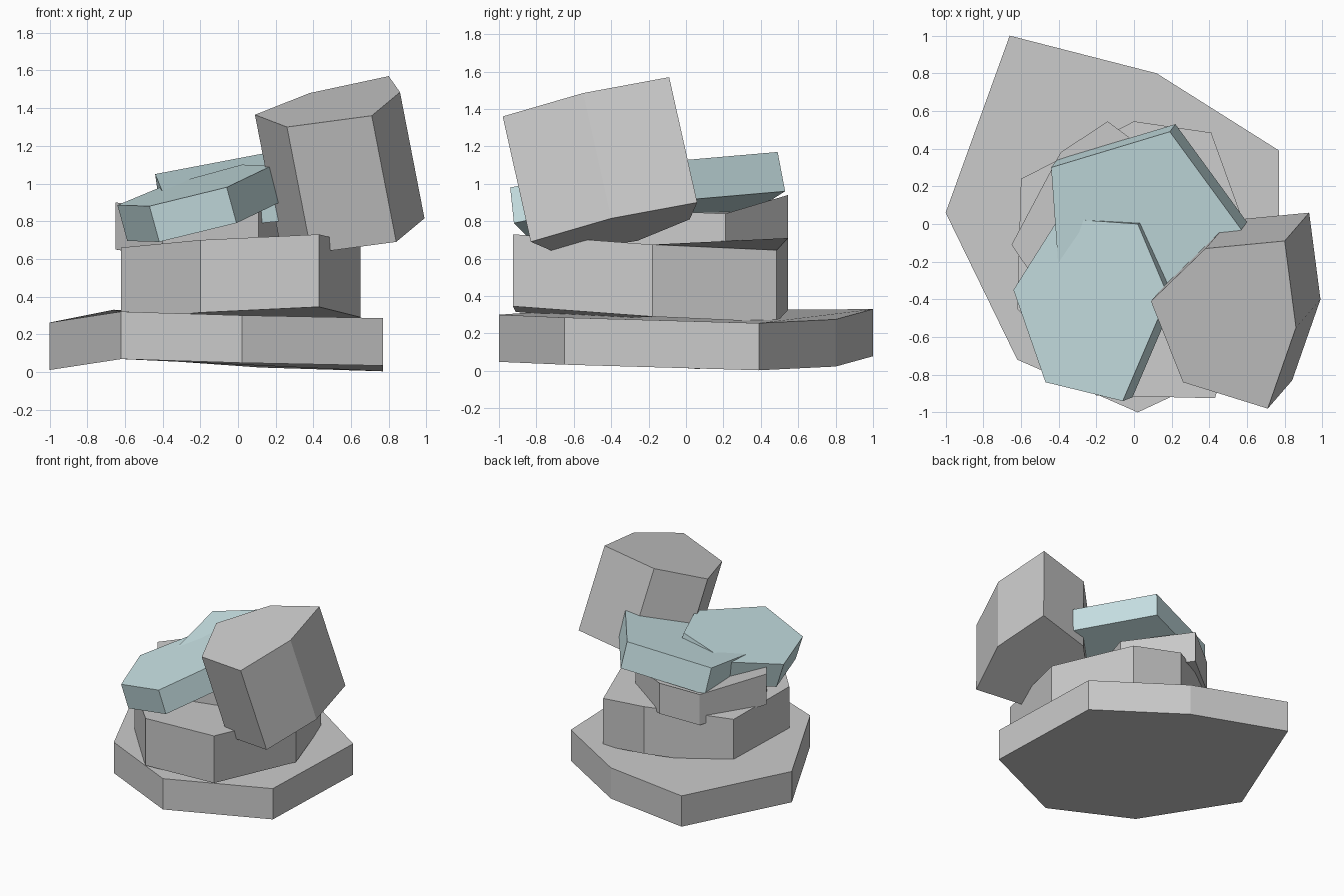
import bpy, bmesh
from mathutils import Vector

blue = bpy.data.materials.new("blue_stone")
blue.diffuse_color = (0.58, 0.76, 0.78, 1)


def stone(name, top, offset, material=None):
    """Prism: top outline swept along the offset to the underside, flat faces."""
    bm = bmesh.new()
    upper = [bm.verts.new(p) for p in top]
    lower = [bm.verts.new(Vector(p) + Vector(offset)) for p in top]
    bm.faces.new(upper)
    bm.faces.new(lower[::-1])
    n = len(top)
    for i in range(n):
        j = (i + 1) % n
        bm.faces.new((upper[i], lower[i], lower[j], upper[j]))
    bmesh.ops.recalc_face_normals(bm, faces=bm.faces)
    mesh = bpy.data.meshes.new(name)
    bm.to_mesh(mesh)
    bm.free()
    obj = bpy.data.objects.new(name, mesh)
    bpy.context.collection.objects.link(obj)
    if material:
        mesh.materials.append(material)
    return obj


# Wide slab on the ground
stone("base_slab", [
    (0.77, -0.65, 0.285), (0.77, 0.39, 0.255), (0.12, 0.80, 0.275),
    (-0.66, 1.0, 0.33), (-1.0, 0.06, 0.262), (-0.62, -0.72, 0.32),
    (0.02, -1.0, 0.30)], (0, 0, -0.252))

# Thick second stone
stone("second_stone", [
    (0.43, -0.925, 0.73), (0.65, -0.18, 0.675), (0.41, 0.485, 0.645),
    (0.0, 0.545, 0.71), (-0.60, 0.24, 0.65), (-0.62, -0.45, 0.66),
    (-0.20, -0.91, 0.70)], (0, 0, -0.385))

# Smaller third stone
stone("third_stone", [
    (0.11, -0.36, 0.865), (0.31, 0.21, 0.84), (-0.14, 0.545, 0.94),
    (-0.39, 0.38, 0.85), (-0.65, -0.11, 0.90), (-0.40, -0.48, 0.86)],
    (0, 0, -0.25))

# Two overlapping tilted blue slabs
stone("back_blue_slab", [
    (-0.44, 0.30, 1.05), (-0.40, -0.25, 0.953), (0.20, -0.37, 1.01),
    (0.57, -0.03, 1.125), (0.19, 0.49, 1.17)], (0.03, 0.04, -0.21), blue)
stone("front_blue_slab", [
    (-0.64, -0.35, 0.885), (-0.47, -0.84, 0.88), (-0.06, -0.94, 0.98),
    (0.18, -0.38, 1.095), (0.02, 0.0, 1.10), (-0.40, 0.03, 0.985)],
    (0.052, 0.02, -0.19), blue)

# Leaning block on top
stone("top_block", [
    (0.09, -0.41, 1.365), (0.26, -0.84, 1.30), (0.71, -0.98, 1.36),
    (0.86, -0.55, 1.485), (0.80, -0.09, 1.57), (0.38, -0.13, 1.48)],
    (0.13, 0.15, -0.67))
